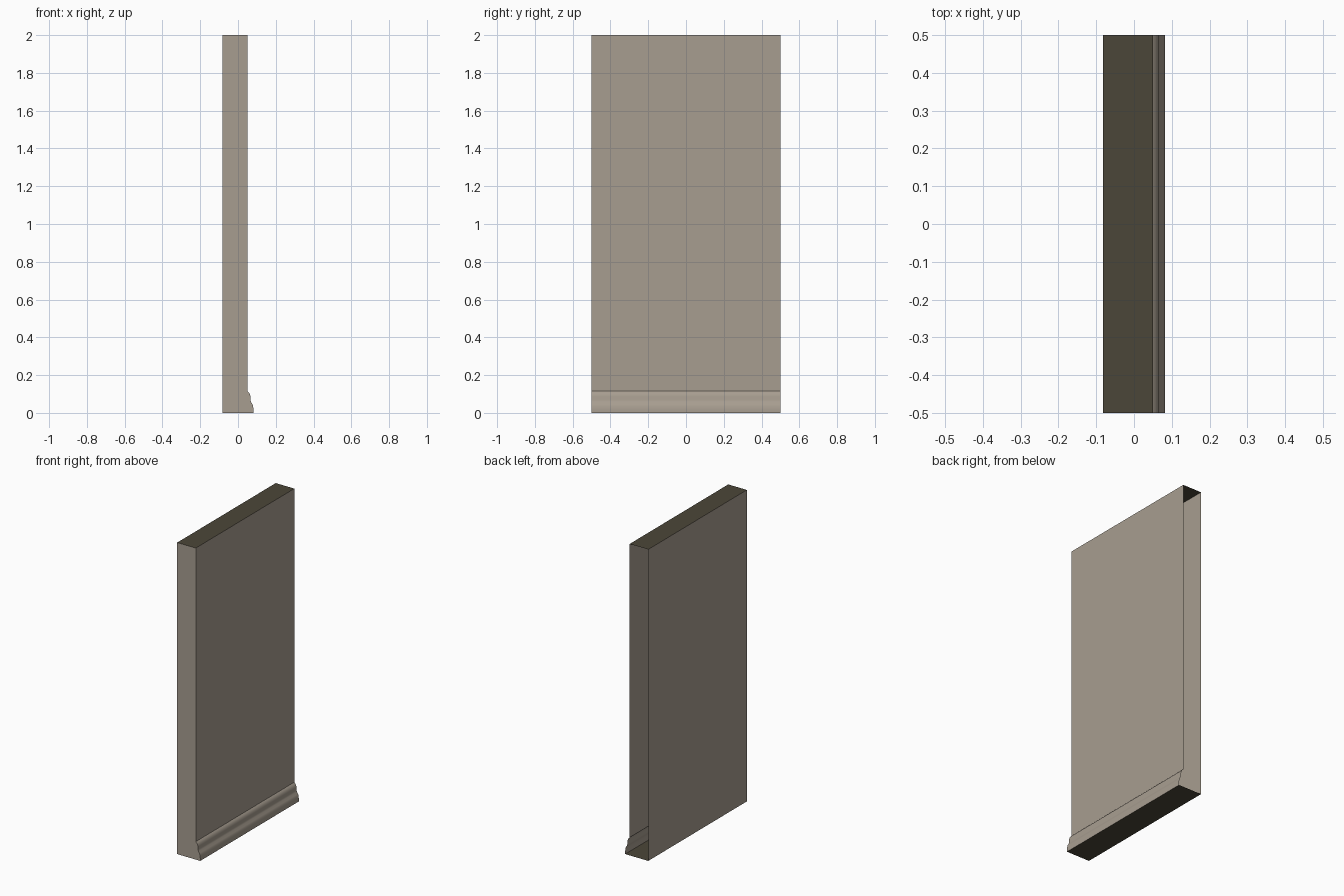
import bpy

if "Cube" in bpy.data.objects:
    bpy.data.objects.remove(bpy.data.objects["Cube"])

# Two flat colours
def make_mat(name, rgb):
    m = bpy.data.materials.new(name)
    m.diffuse_color = (*rgb, 1)
    m.use_nodes = True
    m.node_tree.nodes["Principled BSDF"].inputs["Base Color"].default_value = m.diffuse_color
    return m

plaster = make_mat("warm grey plaster", (0.39, 0.34, 0.28))
dark = make_mat("dark olive", (0.071, 0.061, 0.040))

BACK, FACE, TOP = -0.082, 0.05, 2.0
Y0, Y1 = -0.5, 0.5

# Skirting section (x, z), from the wall face down to the floor
skirting = [(FACE, 0.115), (0.058, 0.108), (0.063, 0.098), (0.066, 0.087),
            (0.066, 0.068), (0.069, 0.058), (0.076, 0.047), (0.080, 0.036),
            (0.082, 0.018), (0.082, 0.0)]
FOOT = skirting[-1][0]


def make_object(name, verts, faces, mat, smooth=False):
    me = bpy.data.meshes.new(name)
    me.from_pydata(verts, [], faces)
    me.materials.append(mat)
    for p in me.polygons:
        p.use_smooth = smooth
    ob = bpy.data.objects.new(name, me)
    bpy.context.collection.objects.link(ob)
    return ob


def strip(name, section, mat, smooth=False):
    """Sweep an open (x, z) section along the wall length."""
    n = len(section)
    verts = [(x, y, z) for y in (Y0, Y1) for x, z in section]
    faces = [(i, i + 1, n + i + 1, n + i) for i in range(n - 1)]
    return make_object(name, verts, faces, mat, smooth)


# Long sides and moulding
strip("wall_front_face", [(FACE, TOP), skirting[0]], plaster)
strip("skirting_board", skirting, plaster, True)
strip("wall_back_face", [(BACK, 0), (BACK, TOP)], plaster)

# Dark top and underside
strip("wall_top", [(BACK, TOP), (FACE, TOP)], dark)
strip("wall_underside", [(FOOT, 0), (BACK, 0)], dark)

# End cap at the front only; the far end is open
outline = [(BACK, TOP), (BACK, 0)] + skirting[::-1] + [(FACE, TOP)]
make_object("end_cap", [(x, Y0, z) for x, z in outline],
            [tuple(range(len(outline)))], plaster)

# Make every face point outwards: (normal from section order)
for ob in bpy.context.collection.objects:
    me = ob.data
    aim = {"wall_front_face": (1, 0, 0), "skirting_board": (1, 0, 0),
           "wall_back_face": (-1, 0, 0), "wall_top": (0, 0, 1),
           "wall_underside": (0, 0, -1), "end_cap": (0, -1, 0)}[ob.name]
    if sum(a * b for a, b in zip(me.polygons[0].normal, aim)) < 0:
        me.flip_normals()
